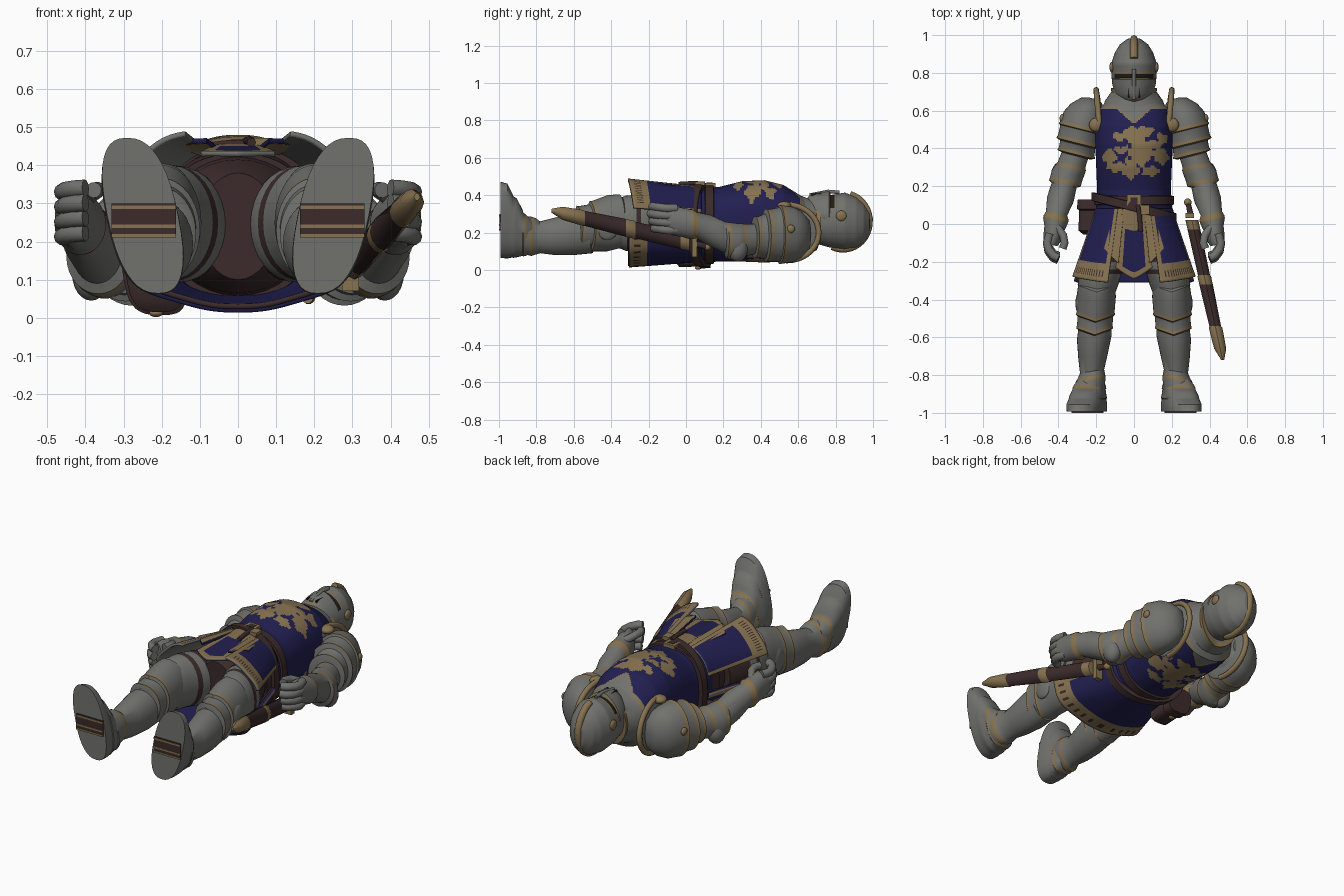
import bpy, bmesh, math
from math import sin, cos, pi, radians

cube = bpy.data.objects.get("Cube")
if cube:
    bpy.data.objects.remove(cube)

PALETTE = [("gold", (.24, .168, .08)), ("blue_cloth", (.015, .0135, .08)),
           ("brown_leather", (.045, .024, .024)), ("dark_gap", (.012, .012, .012)),
           ("steel", (.165, .165, .155))]
MATS = []
for label, rgb in PALETTE:
    m = bpy.data.materials.new(label)
    m.use_nodes = True
    m.diffuse_color = (*rgb, 1)
    m.node_tree.nodes["Principled BSDF"].inputs["Base Color"].default_value = (*rgb, 1)
    MATS.append(m)
GOLD, BLUE, BROWN, DARK, STEEL = range(5)
SIDES = (("left_", 1), ("right_", -1))


def finish(name, bm):
    bmesh.ops.recalc_face_normals(bm, faces=bm.faces)
    mesh = bpy.data.meshes.new(name)
    bm.to_mesh(mesh)
    bm.free()
    for m in MATS:
        mesh.materials.append(m)
    ob = bpy.data.objects.new(name, mesh)
    bpy.context.collection.objects.link(ob)
    bpy.ops.object.select_all(action="DESELECT")
    ob.select_set(True)
    bpy.context.view_layer.objects.active = ob
    bpy.ops.object.shade_smooth_by_angle(angle=radians(40))
    return ob


def oval(a, rx, rz, power):
    c, s = cos(a), sin(a)
    return (math.copysign(abs(c) ** (2 / power), c) * rx,
            math.copysign(abs(s) ** (2 / power), s) * rz)


def loft(name, secs, side=1, tilt=0, vee=0, lean=0, power=2, n=32, fine=1, rule=None):
    """Oval sections (y, cx, cz, rx, rz, colour) joined along the body's length."""
    rows = []
    for a, b in zip(secs, secs[1:]):
        for k in range(fine):
            rows.append([p + (q - p) * k / fine for p, q in zip(a[:5], b[:5])] + [a[5]])
    rows.append(secs[-1])
    bm = bmesh.new()
    rings = []
    for y, cx, cz, rx, rz, _ in rows:
        ring = []
        for i in range(n):
            dx, dz = oval(2 * pi * i / n, rx, rz, power)
            ring.append(bm.verts.new((side * (cx + dx + lean * dz),
                                      y + tilt * dx + vee * abs(dx), cz + dz)))
        rings.append(ring)
    for row, r, q in zip(rows, rings, rings[1:]):
        for i in range(n):
            f = bm.faces.new((r[i], r[i - 1], q[i - 1], q[i]))
            found = rule(f.calc_center_median()) if rule else None
            f.material_index = row[5] if found is None else found
    for ring, row in ((rings[0], rows[0]), (rings[-1], rows[-1])):
        bm.faces.new(ring).material_index = row[5]
    return finish(name, bm)


def ball(name, loc, scale, mat, box=False):
    bm = bmesh.new()
    if box:
        bmesh.ops.create_cube(bm, size=2)
    else:
        bmesh.ops.create_uvsphere(bm, u_segments=20, v_segments=12, radius=1)
    bmesh.ops.scale(bm, vec=scale, verts=bm.verts)
    bmesh.ops.translate(bm, vec=loc, verts=bm.verts)
    for f in bm.faces:
        f.material_index = mat
    return finish(name, bm)


def tube(name, pts, radius, mat):
    curve = bpy.data.curves.new(name, "CURVE")
    curve.dimensions = "3D"
    curve.bevel_depth, curve.bevel_resolution = radius, 3
    curve.use_fill_caps = True
    sp = curve.splines.new("POLY")
    sp.points.add(len(pts) - 1)
    for p, co in zip(sp.points, pts):
        p.co = (*co, 1)
    curve.materials.append(MATS[mat])
    ob = bpy.data.objects.new(name, curve)
    bpy.context.collection.objects.link(ob)
    bpy.ops.object.select_all(action="DESELECT")
    ob.select_set(True)
    bpy.context.view_layer.objects.active = ob
    bpy.ops.object.convert(target="MESH")
    bpy.ops.object.shade_smooth_by_angle(angle=radians(50))


# Tabard body with a ragged gold beast shape and steel neckline
BLOBS = [(0, .47, .065, .045), (.03, .38, .06, .07), (-.02, .29, .045, .05), (-.08, .46, .03, .025),
         (-.13, .36, .035, .035), (-.09, .3, .055, .025), (.1, .42, .045, .022), (.14, .36, .04, .04),
         (.08, .28, .045, .025), (.06, .49, .045, .025), (-.07, .39, .04, .018), (.15, .45, .03, .03)]


def tabard(c):
    neck = max(c.y - .53 - .85 * abs(c.x), c.y - .615)
    if neck > .01:
        return STEEL
    if neck > 0:
        return GOLD
    rag = 1.1 + .6 * sin(110 * c.x) * sin(95 * c.y)
    if abs(c.z - .26) > .06:
        for x, y, a, b in BLOBS:
            if ((c.x - x) / a) ** 2 + ((c.y - y) / b) ** 2 < rag:
                return GOLD


loft("tabard_body", [(.67, 0, .25, .12, .11, STEEL), (.61, 0, .23, .185, .17, BLUE),
     (.52, 0, .25, .205, .205, BLUE), (.42, 0, .26, .205, .22, BLUE), (.3, 0, .26, .2, .215, BLUE),
     (.18, 0, .245, .195, .2, BLUE), (.05, 0, .24, .205, .2, BROWN), (-.02, 0, .24, .2, .19, BROWN)],
     power=2.3, n=160, fine=12, rule=tabard)
loft("trousers", [(.02, 0, .24, .195, .185, BROWN), (-.12, 0, .24, .19, .175, BROWN),
     (-.2, 0, .24, .1, .14, BROWN)])


# Skirt panels hanging from the belt
def panel(name, start, stop, end, lining=0, border=.06, flare=0.0, hem=.76, inset=0.0, yoke=0.0):
    bm = bmesh.new()
    nu, nv = 48, 32
    grid = []
    for i in range(nu + 1):
        u = i / nu
        a = radians(start + (stop - start) * u)
        col = []
        for j in range(nv + 1):
            t = j / nv
            fold = 1 + .02 * t * sin(7 * a) - inset
            dx, dz = oval(a, (.2 + .12 * t) * fold, (.2 + .025 * t) * fold, 2.5)
            col.append(bm.verts.new((dx, .08 + t * (end(u) - .08), .25 + dz + flare * t)))
        grid.append(col)
    for i in range(nu):
        for j in range(nv):
            f = bm.faces.new((grid[i][j], grid[i + 1][j], grid[i + 1][j + 1], grid[i][j + 1]))
            u, t = (i + .5) / nu, (j + .5) / nv
            edge = min(u, 1 - u) < border or t > hem or t < yoke
            key = hem < .9 and hem + .07 < t < .94 and i % 3 == 0 and border < u < 1 - border
            f.material_index = BROWN if key else GOLD if edge else BLUE
    ob = finish(name, bm)
    mod = ob.modifiers.new("thickness", "SOLIDIFY")
    mod.thickness, mod.offset = .014, 0
    mod.material_offset, mod.material_offset_rim = lining, lining or BLUE


panel("left_front_skirt", 12, 70, lambda u: -.28 - .03 * u, STEEL, .09, .015)
panel("right_front_skirt", 168, 110, lambda u: -.28 - .03 * u, STEEL, .09, .015)
panel("centre_skirt", 77, 103, lambda u: -.29 + .12 * abs(u - .5), STEEL, .2, -.04, .91, yoke=.3)
for pre, start, stop in (("left_", 65, 79), ("right_", 115, 101)):
    panel(pre + "gold_fold", start, stop, lambda u: -.13 - .08 * u, border=1, hem=1, inset=.03)
panel("back_skirt", 188, 352, lambda u: -.305, border=.045)
panel("back_skirt_lining", 189, 351, lambda u: -.31, border=0, hem=2, inset=.04)

# Belts, buckles and pouch
for name, y, tilt, grow in (("waist_belt", .1, 0, 0), ("sword_belt", .065, -.25, .014)):
    loft(name, [(y, 0, .242, .2, .2, BROWN), (y + .003, 0, .242, .212 + grow, .211 + grow, BROWN),
         (y + .047, 0, .242, .211 + grow, .21 + grow, BROWN), (y + .05, 0, .242, .2, .2, BROWN)],
         tilt=tilt, power=2.3, n=48)
ball("buckle", (0, .125, .453), (.036, .032, .012), GOLD, True)
ball("buckle_gap", (0, .125, .461), (.018, .016, .006), BROWN, True)
ball("sword_belt_buckle", (.06, .075, .462), (.022, .026, .01), GOLD, True)
tube("belt_tail", [(.02, .1, .46), (.03, .04, .465), (.035, -.04, .46)], .012, BROWN)
for name, y, h, grow in (("pouch", .02, .075, 0), ("pouch_lid", .095, .035, .008)):
    loft(name, [(y - h, -.22, .09, .045, .05, BROWN), (y - h + .02, -.22, .09, .07 + grow, .075 + grow, BROWN),
         (y + h, -.22, .09, .065 + grow, .07 + grow, BROWN)], power=3, lean=-.2)
ball("pouch_clasp", (-.215, .065, .012), (.018, .018, .01), GOLD)

# Gorget and helmet
loft("gorget", [(.55, 0, .24, .18, .16, STEEL), (.62, 0, .24, .15, .155, STEEL), (.67, 0, .24, .12, .135, GOLD),
     (.69, 0, .24, .123, .138, GOLD), (.695, 0, .24, .1, .11, STEEL)], vee=.25, n=40)


def helm_paint(c):
    if c.z > .3 and abs(c.x) < .1:
        if .772 < c.y < .79:
            return DARK
        if .79 < c.y < .81:
            return GOLD


loft("helmet", [(.7, 0, .26, .105, .12, STEEL), (.77, 0, .26, .118, .14, STEEL), (.85, 0, .262, .12, .152, STEEL),
     (.91, 0, .255, .1, .135, STEEL), (.95, 0, .25, .075, .105, STEEL), (.98, 0, .25, .035, .06, STEEL),
     (.985, 0, .25, .01, .02, STEEL)], n=48, fine=7, rule=helm_paint)
loft("visor", [(.645, 0, .31, .04, .07, GOLD), (.66, 0, .305, .08, .095, STEEL), (.69, 0, .297, .1, .118, STEEL),
     (.74, 0, .29, .115, .128, STEEL), (.765, 0, .29, .117, .132, GOLD), (.772, 0, .29, .11, .12, STEEL)],
     power=1.7, n=48)
crest = [(0, .84 + .14 * sin(a), .26 + .148 * cos(a)) for a in (radians(d) for d in range(15, 206, 10))]
tube("helmet_crest", crest, .02, GOLD)
tube("visor_ridge", [(0, .66, .4), (0, .76, .42), (0, .82, .415)], .01, STEEL)
ball("crest_point", (0, .975, .27), (.016, .025, .03), GOLD)

for pre, s in SIDES:
    ball(pre + "visor_pivot", (s * .118, .83, .29), (.012, .028, .028), GOLD)
    ball(pre + "breathing_slot", (s * .028, .7, .402), (.004, .03, .006), DARK, True)

    # Shoulder plates with standing collar
    loft(pre + "pauldron", [(.665, .22, .19, .02, .03, STEEL), (.655, .225, .19, .055, .08, STEEL),
         (.615, .245, .19, .09, .125, STEEL), (.57, .263, .19, .108, .148, STEEL), (.52, .275, .19, .113, .155, GOLD),
         (.502, .279, .19, .12, .158, STEEL), (.498, .282, .19, .108, .145, STEEL), (.445, .292, .185, .11, .14, GOLD),
         (.427, .295, .185, .116, .142, STEEL), (.42, .298, .18, .092, .12, STEEL), (.385, .303, .175, .094, .11, GOLD),
         (.368, .306, .175, .1, .112, STEEL), (.36, .308, .17, .07, .08, STEEL)], s, tilt=.25, n=40)
    collar = [(s * (.185 + .015 * sin(a)), .54 + .17 * sin(a), .2 + .15 * cos(a))
              for a in (radians(d) for d in range(-10, 191, 10))]
    tube(pre + "collar_rim", collar, .015, GOLD)
    ball(pre + "collar_plate", (s * .19, .54, .2), (.018, .165, .15), STEEL)
    ball(pre + "shoulder_stud", (s * .2, .525, .345), (.038, .038, .022), GOLD)
    ball(pre + "side_stud", (s * .38, .56, .22), (.014, .022, .022), GOLD)

    # Arm: upper arm, elbow cop, forearm, cuff
    loft(pre + "arm", [(.4, .3, .17, .07, .08, STEEL), (.315, .33, .16, .073, .085, GOLD), (.297, .335, .16, .08, .09, STEEL),
         (.27, .35, .15, .085, .1, STEEL), (.235, .36, .155, .083, .1, GOLD), (.215, .366, .16, .084, .097, STEEL),
         (.205, .37, .175, .066, .085, STEEL), (.13, .39, .21, .07, .085, STEEL), (.055, .41, .24, .056, .07, GOLD),
         (.033, .412, .245, .066, .08, GOLD), (.02, .415, .245, .066, .08, STEEL), (-.02, .42, .255, .054, .078, STEEL),
         (-.07, .43, .265, .05, .08, STEEL), (-.11, .44, .27, .035, .07, STEEL)], s, tilt=.2)
    ball(pre + "elbow_wing", (s * .385, .275, .115), (.05, .055, .07), STEEL)
    for k, label in enumerate(("index", "middle", "ring", "little")):
        z = .33 - .039 * k
        reach = .01 * abs(k - 1)
        tube(pre + label + "_finger", [(s * .445, -.05, z), (s * .46, -.1, z), (s * .452, -.145 + reach, z + .004),
             (s * .428, -.178 + reach, z + .008), (s * .4, -.19 + reach, z + .01)], .023, STEEL)
    tube(pre + "thumb", [(s * .405, -.02, .31), (s * .375, -.06, .33), (s * .367, -.1, .335), (s * .378, -.13, .335)],
         .021, STEEL)

    # Leg: thigh, knee cop, greave
    loft(pre + "thigh", [(-.08, .12, .24, .105, .14, BROWN), (-.2, .155, .245, .122, .152, STEEL),
         (-.24, .17, .248, .118, .152, BROWN), (-.265, .178, .25, .112, .15, STEEL),
         (-.32, .19, .25, .108, .148, STEEL), (-.38, .195, .25, .09, .125, STEEL)], s)
    loft(pre + "knee", [(-.33, .197, .26, .07, .11, STEEL), (-.36, .198, .26, .098, .145, STEEL),
         (-.42, .2, .25, .104, .15, STEEL), (-.5, .203, .235, .1, .135, GOLD), (-.517, .204, .23, .104, .137, STEEL),
         (-.522, .204, .23, .094, .12, STEEL), (-.57, .208, .22, .094, .122, GOLD), (-.586, .208, .22, .098, .124, STEEL),
         (-.592, .21, .21, .085, .11, STEEL)], s, vee=.35, n=40)
    ball(pre + "knee_wing", (s * .29, -.42, .23), (.02, .06, .07), STEEL)
    loft(pre + "greave", [(-.5, .205, .2, .085, .11, STEEL), (-.6, .21, .195, .092, .115, STEEL),
         (-.7, .217, .18, .078, .1, STEEL), (-.78, .222, .175, .064, .085, STEEL), (-.805, .225, .18, .072, .098, GOLD),
         (-.828, .23, .18, .08, .105, STEEL), (-.88, .235, .19, .078, .1, STEEL)], s, tilt=-.15)

    # Armoured boot, toes pointing forward and out, with a strap under the sole
    loft(pre + "boot", [(-.82, .23, .18, .06, .08, STEEL), (-.852, .234, .185, .078, .108, GOLD),
         (-.87, .236, .19, .084, .117, STEEL), (-.875, .238, .2, .081, .125, STEEL), (-.905, .243, .225, .088, .157, STEEL),
         (-.923, .244, .23, .092, .165, STEEL), (-.926, .246, .235, .09, .168, STEEL), (-.955, .25, .262, .095, .2, STEEL),
         (-.992, .25, .268, .093, .204, STEEL)], s, lean=.2, power=2.5, n=40)
    ball(pre + "sole_strap", (s * .247, -.993, .255), (.085, .004, .045), BROWN, True)
    for z in (.215, .24, .29):
        ball(pre + "strap_stitching", (s * .247, -.996, z), (.085, .004, .005), GOLD, True)


# Sheathed sword on the left hip
def blade(y, rx, rz, mat):
    return (y, .3 + (.05 - y) * .22, .14 + (.05 - y) * .23, rx, rz, mat)


loft("scabbard", [blade(.02, .034, .046, GOLD), blade(-.03, .034, .046, BROWN), blade(-.27, .032, .044, GOLD),
     blade(-.28, .036, .048, GOLD), blade(-.32, .036, .048, BROWN), blade(-.54, .031, .04, GOLD),
     blade(-.55, .036, .043, GOLD), blade(-.66, .032, .035, GOLD), blade(-.72, .008, .01, GOLD)], n=12, power=1.7)
ball("crossguard", (.295, .045, .14), (.022, .014, .07), GOLD, True)
loft("sword_grip", [blade(.05, .016, .018, BROWN), blade(.11, .014, .016, BROWN)], n=12)
ball("pommel", (.285, .115, .125), (.02, .02, .02), GOLD)
